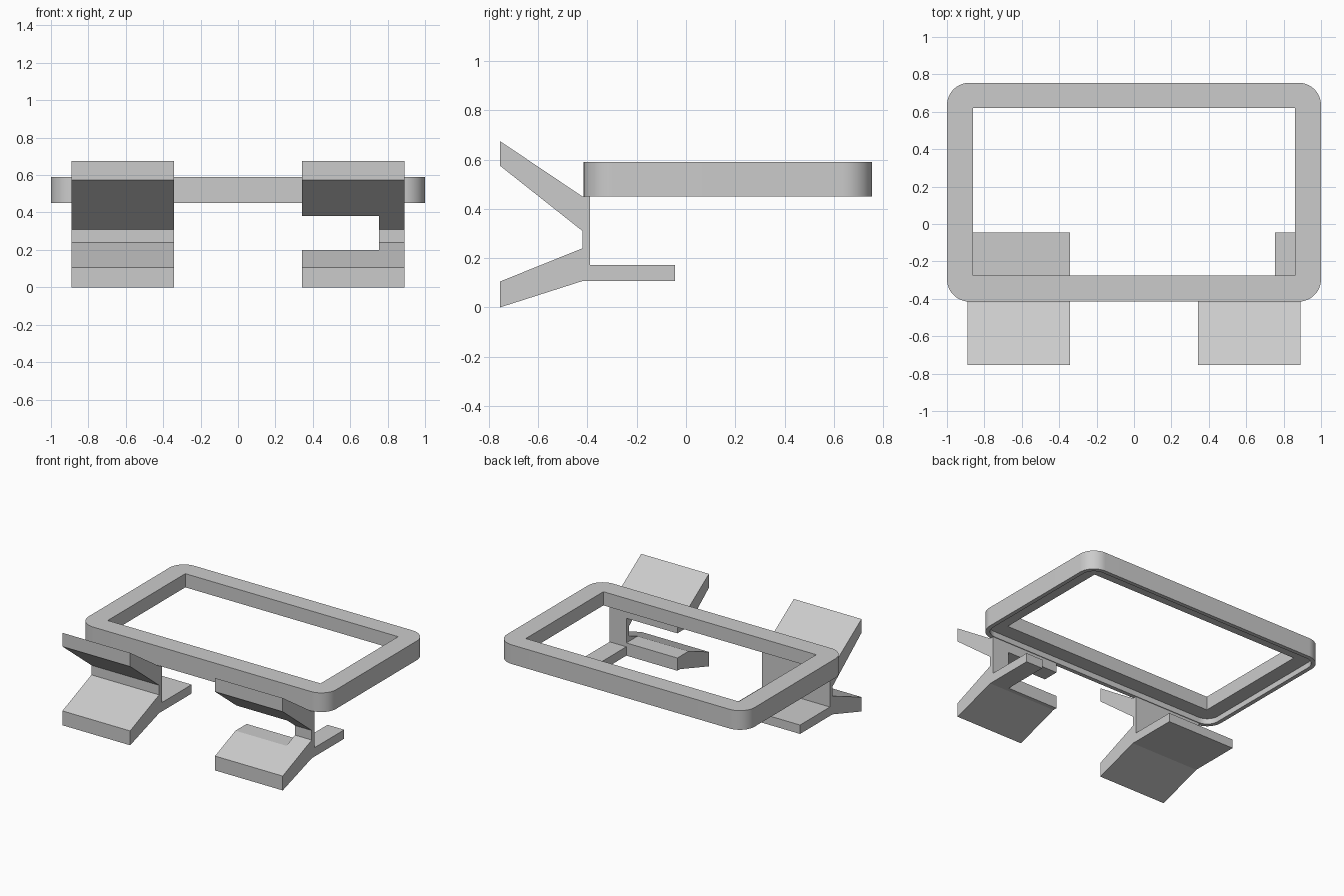
import bpy
import bmesh
from math import sin, cos, pi, radians
from mathutils import Vector

if "Cube" in bpy.data.objects:
    bpy.data.objects.remove(bpy.data.objects["Cube"], do_unlink=True)

grey = bpy.data.materials.new("plain grey")
grey.use_nodes = True
colour = (0.6, 0.6, 0.6, 1)
grey.diffuse_color = colour
grey.node_tree.nodes["Principled BSDF"].inputs["Base Color"].default_value = colour


def prism(name, outline, offset):
    """Extrude a closed outline of 3D points along an offset."""
    bm = bmesh.new()
    face = bm.faces.new([bm.verts.new(p) for p in outline])
    new = bmesh.ops.extrude_face_region(bm, geom=[face])["geom"]
    bmesh.ops.translate(bm, vec=Vector(offset),
                        verts=[v for v in new if isinstance(v, bmesh.types.BMVert)])
    bmesh.ops.recalc_face_normals(bm, faces=bm.faces)
    mesh = bpy.data.meshes.new(name)
    bm.to_mesh(mesh)
    bm.free()
    mesh.materials.append(grey)
    obj = bpy.data.objects.new(name, mesh)
    bpy.context.collection.objects.link(obj)
    return obj


def rounded_slab(name, half_x, y0, y1, z0, z1, radius=0, steps=16):
    """Upright slab with rounded vertical corners (square if radius is 0)."""
    corners = [(half_x, y1), (-half_x, y1), (-half_x, y0), (half_x, y0)]
    outline = []
    for i, (x, y) in enumerate(corners):
        cx = x - radius * (1 if x > 0 else -1)
        cy = y - radius * (1 if y > 0 else -1)
        for k in range(steps + 1 if radius else 1):
            a = (i + k / steps) * pi / 2
            outline.append((cx + radius * cos(a), cy + radius * sin(a), z0))
    return prism(name, outline, (0, 0, z1 - z0))


def box(name, x0, x1, y0, y1, z0, z1):
    return prism(name, [(x0, y0, z0), (x1, y0, z0), (x1, y1, z0), (x0, y1, z0)],
                 (0, 0, z1 - z0))


def cut(obj, *cutters):
    """Subtract the cutters, bake the result and remove them."""
    for c in cutters:
        mod = obj.modifiers.new("cut", "BOOLEAN")
        mod.operation = "DIFFERENCE"
        mod.solver = "EXACT"
        mod.object = c
    bpy.context.view_layer.update()
    baked = bpy.data.meshes.new_from_object(
        obj.evaluated_get(bpy.context.evaluated_depsgraph_get()))
    obj.modifiers.clear()
    obj.data = baked
    for c in cutters:
        bpy.data.objects.remove(c, do_unlink=True)


# Frame: rounded ring with a rim standing below a recessed underside
FRONT, BACK, BOTTOM, TOP, RIM = -0.415, 0.755, 0.45, 0.59, 0.03
frame = rounded_slab("frame", 1, FRONT, BACK, BOTTOM, TOP, 0.12)
cut(frame,
    rounded_slab("opening", 0.86, -0.275, 0.62, BOTTOM - 0.1, TOP + 0.1),
    rounded_slab("recess", 1 - RIM, FRONT + RIM, BACK - RIM, BOTTOM - 0.1, 0.49, 0.09))

# Clips: forked front arms, thin upright and a rear tongue
profile = [(-0.755, 0.675), (-0.755, 0.575), (-0.42, 0.31), (-0.42, 0.24),
           (-0.755, 0.105), (-0.755, 0), (-0.42, 0.107), (-0.045, 0.107),
           (-0.045, 0.172), (-0.39, 0.172), (-0.39, 0.45), (-0.42, 0.45)]
INNER, OUTER = 0.343, 0.89
for side, start in (("left", INNER), ("right", -OUTER)):
    clip = prism(side + "_clip", [(start, y, z) for y, z in profile],
                 (OUTER - INNER, 0, 0))
    # Left clip has a window through its upright and a narrowed tongue
    if side == "left":
        cut(clip,
            box("window", 0.2, 0.755, -0.9, 0.1, 0.2, 0.38),
            box("tongue_trim", 0.2, 0.755, -0.39, 0.1, 0.05, 0.3))

# Smooth the rounded corners, keep edges sharp
bpy.ops.object.select_all(action="DESELECT")
frame.select_set(True)
bpy.context.view_layer.objects.active = frame
bpy.ops.object.shade_smooth_by_angle(angle=radians(30))
